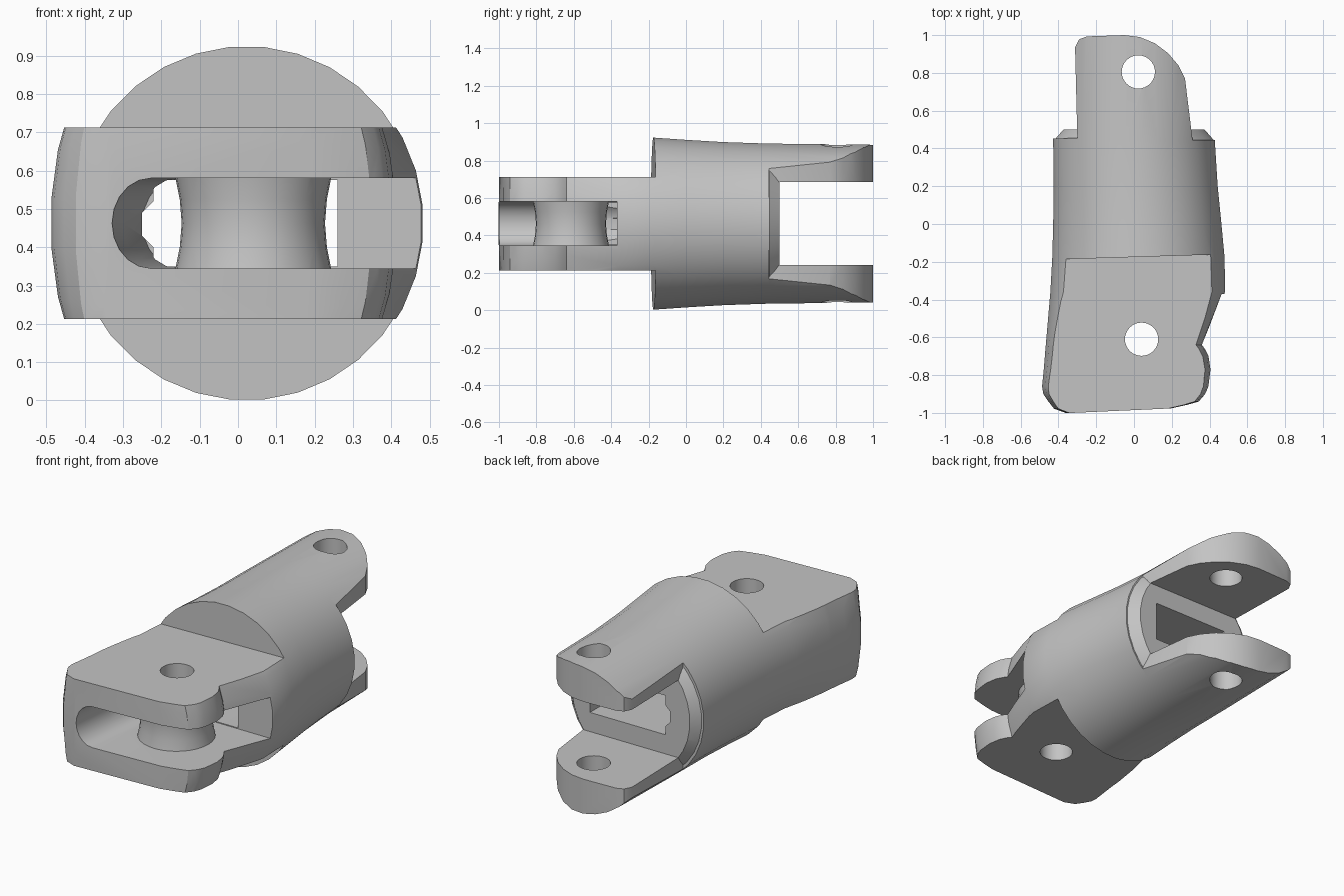
import bpy, bmesh, math

cube = bpy.data.objects.get("Cube")
if cube:
    bpy.data.objects.remove(cube, do_unlink=True)

MID = 0.4625            # height of the body axis
grey = bpy.data.materials.new("plain_grey")
grey.use_nodes = True
grey.diffuse_color = (0.55, 0.55, 0.55, 1)
grey.node_tree.nodes["Principled BSDF"].inputs["Base Color"].default_value = (0.55, 0.55, 0.55, 1)


def loft(name, rings):
    """Closed solid skinned through rings of equal point count."""
    bm = bmesh.new()
    loops = [[bm.verts.new(p) for p in ring] for ring in rings]
    n = len(loops[0])
    for a, b in zip(loops, loops[1:]):
        for i in range(n):
            j = (i + 1) % n
            bm.faces.new((a[i], a[j], b[j], b[i]))
    bm.faces.new(loops[0])
    bm.faces.new(loops[-1])
    bmesh.ops.recalc_face_normals(bm, faces=bm.faces)
    mesh = bpy.data.meshes.new(name)
    bm.to_mesh(mesh)
    bm.free()
    mesh.materials.append(grey)
    ob = bpy.data.objects.new(name, mesh)
    bpy.context.collection.objects.link(ob)
    return ob


def prism(name, outline, z0, z1):
    return loft(name, [[(x, y, z) for x, y in outline] for z in (z0, z1)])


def turned(name, x, y, profile, sides=32):
    """Solid of revolution about a vertical axis; profile is (radius, z)."""
    angles = [2 * math.pi * i / sides for i in range(sides)]
    return loft(name, [[(x + r * math.cos(t), y + r * math.sin(t), z) for t in angles]
                       for r, z in profile])


def oval(y, left, right, half, shear=0.0, sides=32):
    """Elliptical section of the body at a given y."""
    cx, a = (left + right) / 2, (right - left) / 2
    ring = []
    for i in range(sides):
        t = 2 * math.pi * (i + 0.5) / sides
        x = cx + a * math.cos(t)
        ring.append((x, y + shear * (x + 0.33), MID + half * math.sin(t)))
    return ring


def combine(target, tool, operation):
    mod = target.modifiers.new("combine", "BOOLEAN")
    mod.operation = operation
    mod.solver = "EXACT"
    mod.object = tool
    tool.hide_render = True
    bpy.context.view_layer.objects.active = target
    bpy.ops.object.modifier_apply(modifier=mod.name)
    bpy.data.objects.remove(tool, do_unlink=True)


# Main body: y, left edge, right edge, half height
sections = [
    (-0.94, -0.455, 0.35, 0.70), (-0.90, -0.482, 0.385, 0.68),
    (-0.86, -0.489, 0.403, 0.66), (-0.77, -0.48, 0.415, 0.63),
    (-0.70, -0.474, 0.405, 0.605), (-0.66, -0.471, 0.385, 0.59),
    (-0.64, -0.469, 0.37, 0.585), (-0.36, -0.445, 0.484, 0.475),
    (-0.18, -0.435, 0.482, 0.4625), (0.0, -0.43, 0.465, 0.45),
    (0.20, -0.427, 0.445, 0.438), (0.44, -0.43, 0.43, 0.43),
    (1.05, -0.42, 0.42, 0.423)]
front_rings = [oval(-1.0, -0.36, 0.20, 0.73, 0.045), oval(-0.975, -0.425, 0.29, 0.72, 0.03)]
body = loft("joint_body", front_rings + [oval(*s) for s in sections])

# Rear outline trims the fork prongs to a rounded tongue
tongue = [(-0.8, -1.2), (0.8, -1.2), (0.8, 0.445), (0.31, 0.445), (0.27, 0.77),
          (0.235, 0.84), (0.18, 0.905), (0.11, 0.957), (0.03, 0.99), (-0.05, 1.0),
          (-0.25, 0.993), (-0.29, 0.978), (-0.312, 0.935), (-0.30, 0.455), (-0.8, 0.445)]
combine(body, prism("tongue_outline", tongue, -0.5, 1.5), "INTERSECT")

# Chamfered collar between the prongs
combine(body, loft("rear_collar", [oval(0.30, -0.40, 0.40, 0.40),
                                   oval(0.446, -0.423, 0.423, 0.42),
                                   oval(0.50, -0.375, 0.375, 0.375)]), "UNION")

# Flat shoulders above and below the front lug
step = [(-0.8, -1.2), (0.8, -1.2), (0.8, -0.15), (-0.8, -0.2)]
for z0, z1 in ((0.712, 1.6), (-0.7, 0.213)):
    combine(body, prism("shoulder_cut", step, z0, z1), "DIFFERENCE")

# Gap between the rear prongs
gap = [(-0.8, 0.5), (0.8, 0.5), (0.8, 1.2), (-0.8, 1.2)]
combine(body, prism("fork_gap", gap, 0.24, 0.685), "DIFFERENCE")

# Front slot with a rounded left end that narrows inward
SLOT_HALF = 0.1175


def slot_ring(y, left):
    ring = [(0.8, y, MID - SLOT_HALF), (0.8, y, MID + SLOT_HALF)]
    for i in range(11):
        t = math.pi / 2 + math.pi * i / 10
        ring.append((left + 0.1 + 0.1 * math.cos(t), y, MID + SLOT_HALF * math.sin(t)))
    return ring


combine(body, loft("front_slot", [slot_ring(-1.1, -0.34), slot_ring(-0.75, -0.30),
                                  slot_ring(-0.37, -0.25)]), "DIFFERENCE")

# Passage from the slot to the rear face, with a notched side
passage = [(0.26, 0.35), (0.26, 0.575), (-0.22, 0.575), (-0.22, 0.52),
           (-0.25, 0.49), (-0.25, 0.43), (-0.22, 0.40), (-0.22, 0.35)]
combine(body, loft("inner_passage", [[(x, y, z) for x, z in passage] for y in (-0.42, 0.6)]),
        "DIFFERENCE")

# Waisted post in the slot
combine(body, turned("slot_post", 0.04, -0.615,
                     [(0.203, 0.32), (0.203, 0.345), (0.192, 0.40), (0.187, MID),
                      (0.192, 0.525), (0.203, 0.58), (0.203, 0.605)]), "UNION")

# Pin holes
for x, y in ((0.04, -0.61), (0.023, 0.805)):
    combine(body, turned("pin_hole", x, y, [(0.088, -0.5), (0.088, 1.5)]), "DIFFERENCE")

bpy.ops.object.select_all(action="DESELECT")
body.select_set(True)
bpy.context.view_layer.objects.active = body
bpy.ops.object.shade_smooth_by_angle(angle=math.radians(30))
